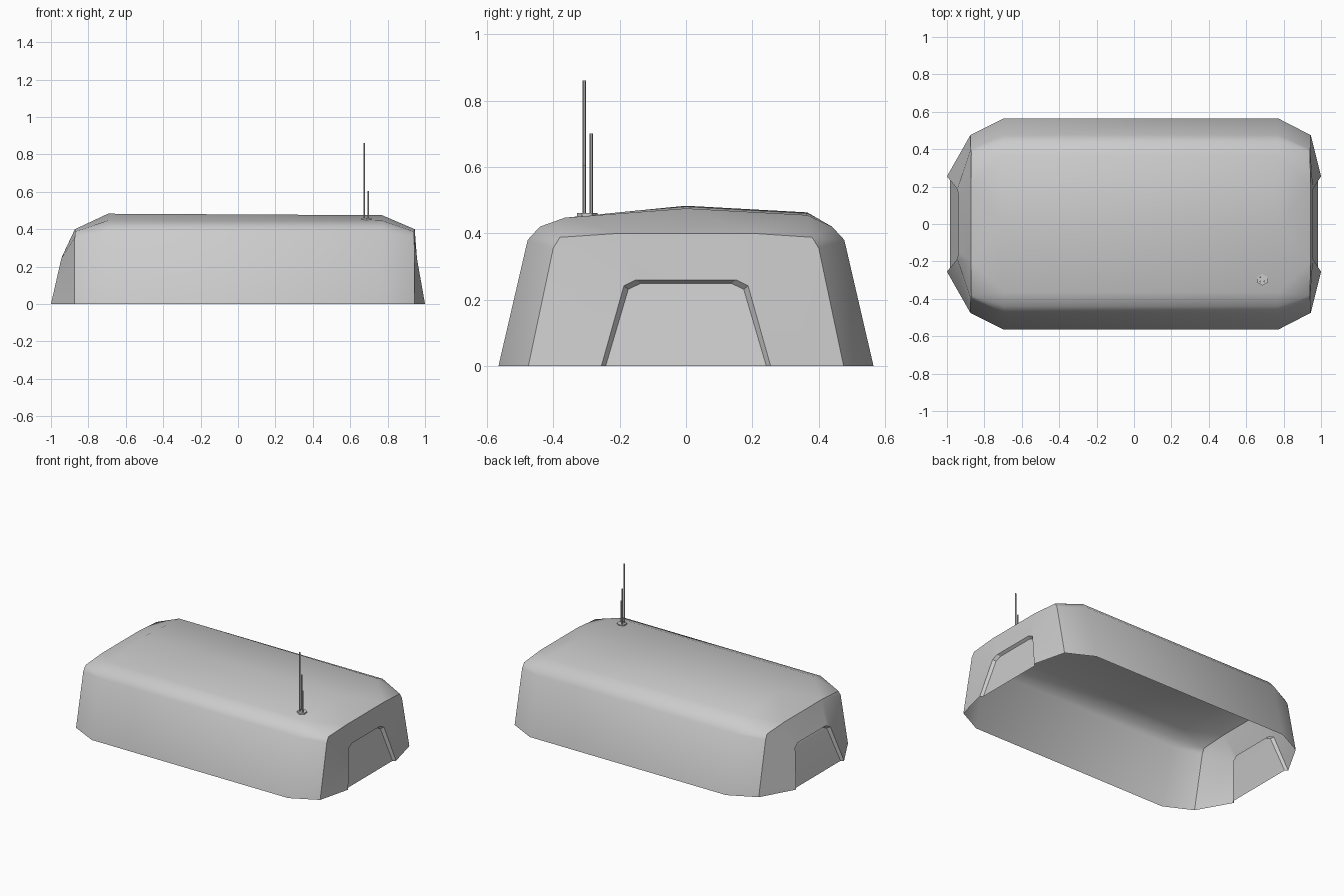
import bpy, bmesh, math
from mathutils import Vector

if "Cube" in bpy.data.objects:
    bpy.data.objects.remove(bpy.data.objects["Cube"])


def make_object(name, bm, angle):
    mesh = bpy.data.meshes.new(name)
    bmesh.ops.remove_doubles(bm, verts=bm.verts, dist=0.0005)
    bmesh.ops.recalc_face_normals(bm, faces=bm.faces)
    bm.to_mesh(mesh)
    bm.free()
    ob = bpy.data.objects.new(name, mesh)
    bpy.context.collection.objects.link(ob)
    bpy.ops.object.select_all(action='DESELECT')
    ob.select_set(True)
    bpy.context.view_layer.objects.active = ob
    bpy.ops.object.shade_smooth_by_angle(angle=math.radians(angle))
    return ob


def face(bm, *pts):
    bm.faces.new([bm.verts.new(p) for p in pts])


def flip(p):
    return (p[0], -p[1], p[2])


# Corner columns on the +y side of each end, listed bottom to top:
# long wall (A), chamfered corner (B), door side (C); then door top and ridge
right_end = dict(
    A=[(.77, .565, 0), (.77, .477, .38), (.77, .44, .42)],
    B=[(.945, .475, 0), (.942, .40, .355), (.94, .38, .388)],
    C=[(1, .255, 0), (.957, .187, .242), (.945, .2, .40)],
    D=(.954, .15, .26), R=(.77, 0, .475))
left_end = dict(
    A=[(-.695, .565, 0), (-.695, .477, .38), (-.695, .44, .42)],
    B=[(-.875, .475, 0), (-.873, .40, .355), (-.87, .38, .388)],
    C=[(-1, .255, 0), (-.945, .187, .242), (-.872, .2, .40)],
    D=(-.938, .15, .26), R=(-.695, 0, .483))
# Roof shoulder heights: (right, left) for each side
shoulder = {1: (.455, .463), -1: (.447, .447)}

# Open-bottomed shell
shell = bmesh.new()
for s in (1, -1):
    f = (lambda p: p) if s == 1 else flip
    tops = []
    for end, z in zip((right_end, left_end), shoulder[s]):
        A, B, C = ([f(p) for p in end[k]] for k in "ABC")
        R = end['R']
        S = (A[0][0], s * .365, z)
        tops.append((A, S, R))
        for i in (0, 1):
            face(shell, A[i], B[i], B[i + 1], A[i + 1])
            face(shell, B[i], C[i], C[i + 1], B[i + 1])
        face(shell, A[2], B[2], S)
        face(shell, S, B[2], C[2])
        face(shell, S, C[2], R)
    (A, S, R), (A2, S2, R2) = tops
    face(shell, A[0], A[1], A2[1], A2[0])
    face(shell, A[1], A[2], A2[2], A2[1])
    face(shell, A[2], S, S2, A2[2])
    face(shell, S, R, R2, S2)
for end in (right_end, left_end):
    C, D, R = end['C'], end['D'], end['R']
    # wall above the door and hip of the roof
    face(shell, C[1], D, C[2])
    face(shell, flip(C[1]), flip(D), flip(C[2]))
    face(shell, D, flip(D), flip(C[2]), C[2])
    face(shell, C[2], flip(C[2]), R)
make_object("shelter_shell", shell, 38)

# Recessed doors with their reveals
for end, name in ((right_end, "right_door"), (left_end, "left_door")):
    bm = bmesh.new()
    side = 1 if end is right_end else -1
    half = [end['C'][0], end['C'][1], end['D']]
    outer = half + [flip(p) for p in reversed(half)]
    inner = []
    for x, y, z in outer:
        dy = -.013 if y > 0 else .013
        inner.append((x - side * .017, y + dy, z - (.011 if z > 0 else 0)))
    for i in range(5):
        face(bm, outer[i], outer[i + 1], inner[i + 1], inner[i])
    for i in range(2):
        face(bm, inner[i], inner[i + 1], inner[4 - i], inner[5 - i])
    make_object(name, bm, 25)


def rod(name, x, y, z0, z1, r, sides):
    bm = bmesh.new()
    bmesh.ops.create_cone(bm, cap_ends=True, segments=sides, radius1=r,
                          radius2=r, depth=z1 - z0)
    bmesh.ops.translate(bm, verts=bm.verts, vec=Vector((x, y, (z0 + z1) / 2)))
    make_object(name, bm, 30)


# Antenna cluster on the roof
rod("antenna_base", .687, -.298, .445, .461, .031, 6)
rod("antenna_tall", .675, -.307, .455, .86, .005, 6)
rod("antenna_medium", .676, -.285, .455, .70, .005, 6)
rod("antenna_short", .697, -.307, .455, .605, .005, 6)
